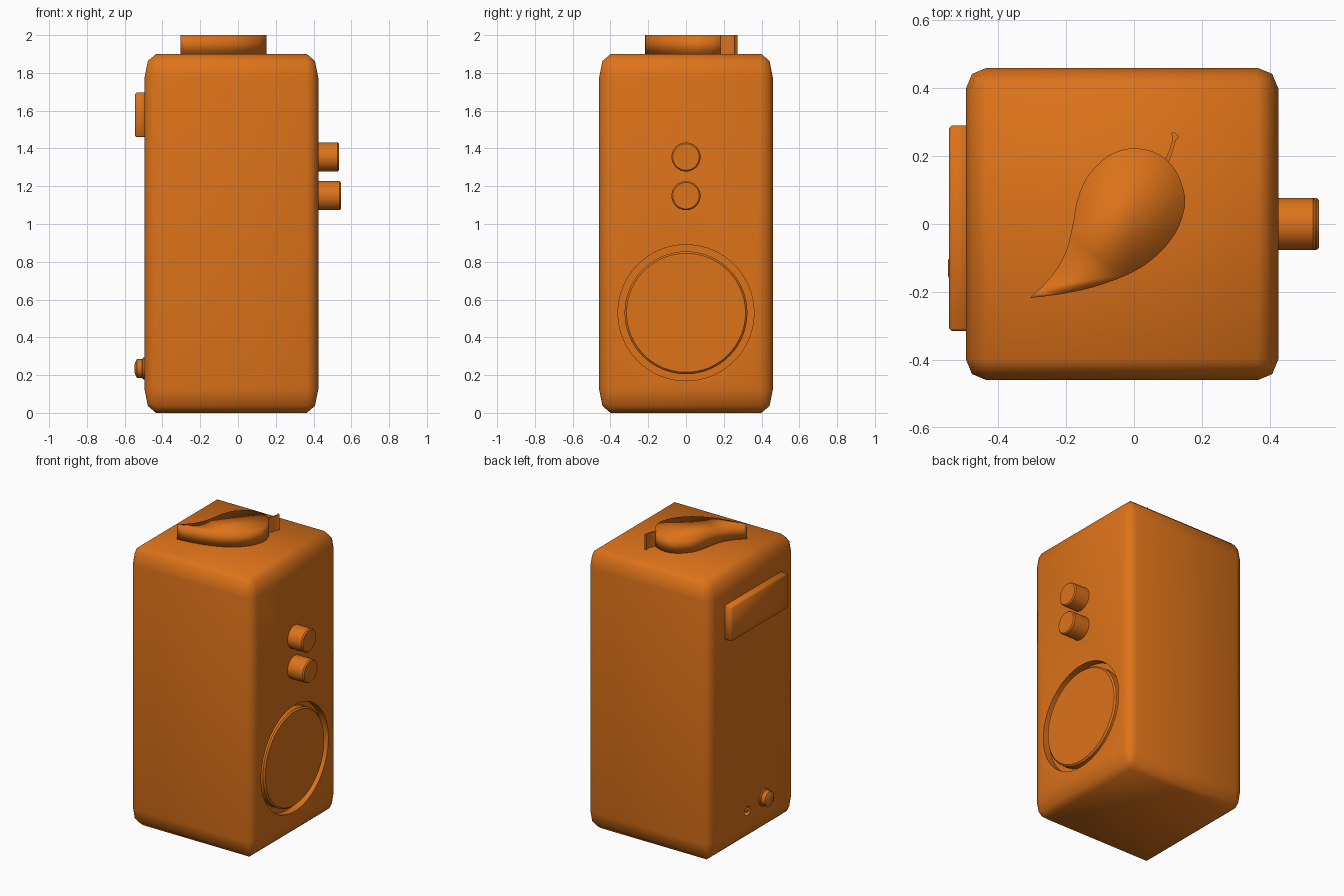
import bpy, bmesh, math
from mathutils import Vector

if "Cube" in bpy.data.objects:
    bpy.data.objects.remove(bpy.data.objects["Cube"])

mat = bpy.data.materials.new("orange_enamel")
mat.diffuse_color = (0.72, 0.17, 0.01, 1)
mat.use_nodes = True
mat.node_tree.nodes["Principled BSDF"].inputs["Base Color"].default_value = mat.diffuse_color


def finish(bm, name, angle=40):
    bmesh.ops.recalc_face_normals(bm, faces=bm.faces)
    me = bpy.data.meshes.new(name)
    bm.to_mesh(me)
    bm.free()
    ob = bpy.data.objects.new(name, me)
    bpy.context.collection.objects.link(ob)
    me.materials.append(mat)
    smooth(ob, angle)
    return ob


def smooth(ob, angle):
    bpy.ops.object.select_all(action='DESELECT')
    ob.select_set(True)
    bpy.context.view_layer.objects.active = ob
    bpy.ops.object.shade_smooth_by_angle(angle=math.radians(angle))


def box(name, lo, hi, bevel, segs):
    """Bevel a unit cube by a fraction, then stretch it between two corners."""
    bm = bmesh.new()
    bmesh.ops.create_cube(bm, size=1)
    lo, hi = Vector(lo), Vector(hi)
    pre = (hi - lo) if segs == 1 else Vector((1, 1, 1))
    bmesh.ops.scale(bm, vec=pre, verts=bm.verts)
    bmesh.ops.bevel(bm, geom=bm.edges[:], offset=bevel, segments=segs,
                    profile=0.5, affect='EDGES')
    if segs > 1:
        bmesh.ops.scale(bm, vec=hi - lo, verts=bm.verts)
    bmesh.ops.translate(bm, vec=(lo + hi) / 2, verts=bm.verts)
    return finish(bm, name, 60)


def lathe(name, profile, y, z, n=48):
    """Revolve (x, radius) points about an axis along x."""
    bm = bmesh.new()
    rings = [[bm.verts.new((x, y + r * math.cos(2 * math.pi * i / n),
                            z + r * math.sin(2 * math.pi * i / n)))
              for i in range(n)] for x, r in profile]
    for a, b in zip(rings, rings[1:]):
        for i in range(n):
            j = (i + 1) % n
            bm.faces.new((a[i], a[j], b[j], b[i]))
    bm.faces.new(rings[0])
    bm.faces.new(rings[-1])
    return finish(bm, name)


def spline(pts, steps=4):
    """Smooth open path through the points."""
    p = [Vector(q) for q in pts]
    p = [p[0] * 2 - p[1]] + p + [p[-1] * 2 - p[-2]]
    out = []
    for a, b, c, d in zip(p, p[1:], p[2:], p[3:]):
        for s in range(steps):
            t = s / steps
            out.append(0.5 * (2 * b + (c - a) * t + (2 * a - 5 * b + 4 * c - d) * t * t
                              + (3 * b - a - 3 * c + d) * t ** 3))
    return out


def prism(name, outline, z0, z1, angle):
    bm = bmesh.new()
    face = bm.faces.new([bm.verts.new((x, y, z0)) for x, y in outline])
    ext = bmesh.ops.extrude_face_region(bm, geom=[face], use_keep_orig=True)
    bmesh.ops.translate(bm, vec=(0, 0, z1 - z0),
                        verts=[g for g in ext["geom"] if isinstance(g, bmesh.types.BMVert)])
    return finish(bm, name, angle)


def cut(ob, cutter):
    m = ob.modifiers.new("cut", 'BOOLEAN')
    m.operation, m.solver, m.object = 'DIFFERENCE', 'EXACT', cutter
    bpy.context.view_layer.objects.active = ob
    bpy.ops.object.modifier_apply(modifier=m.name)
    bpy.data.objects.remove(cutter)


# Cabinet with rounded edges, a speaker recess and a socket hole
L, R = -0.495, 0.425
body = box("cabinet", (L, -0.46, 0), (R, 0.46, 1.9), 0.066, 2)
cut(body, lathe("speaker_cutter", [(R - 0.05, 0.36), (R + 0.1, 0.36)], 0, 0.53, 64))
cut(body, lathe("socket_cutter", [(L + 0.04, 0.03), (L - 0.1, 0.03)], 0.05, 0.21, 16))
smooth(body, 60)

# Speaker disc standing in the recess
lathe("speaker_disc", [(R - 0.055, 0.325), (R - 0.01, 0.325), (R, 0.315)], 0, 0.53, 64)

# Control knobs
for name, z, end in (("upper_knob", 1.355, 0.535), ("lower_knob", 1.15, 0.545)):
    lathe(name, [(R - 0.02, 0.077), (end - 0.008, 0.077), (end, 0.07)], 0, z)

# Rear plate, rear dial and socket pin
box("rear_plate", (-0.545, -0.315, 1.46), (L + 0.01, 0.29, 1.695), 0.008, 1)
lathe("rear_dial", [(L + 0.01, 0.058), (L - 0.008, 0.058), (L - 0.012, 0.05),
                    (L - 0.04, 0.05), (L - 0.053, 0.022)], -0.13, 0.235, 24)
lathe("socket_pin", [(L + 0.045, 0.01), (L, 0.01)], 0.05, 0.21, 12)

# Pepper-shaped ornament with stem on the top
pepper = spline([(-0.305, -0.218), (-0.24, -0.15), (-0.2, -0.08), (-0.18, 0), (-0.167, 0.07),
                 (-0.14, 0.135), (-0.09, 0.19), (-0.045, 0.215), (0, 0.223), (0.05, 0.215),
                 (0.095, 0.19), (0.13, 0.145), (0.15, 0.08), (0.145, 0.03), (0.12, -0.03),
                 (0.07, -0.09), (0, -0.14), (-0.1, -0.18), (-0.2, -0.204), (-0.305, -0.218)])
prism("pepper", pepper, 1.895, 2.0, 180)
stem = [(0.09, 0.185), (0.105, 0.22), (0.114, 0.25), (0.11, 0.268), (0.118, 0.272),
        (0.132, 0.257), (0.123, 0.245), (0.113, 0.21), (0.1, 0.178)]
prism("pepper_stem", stem, 1.895, 2.0, 40)
